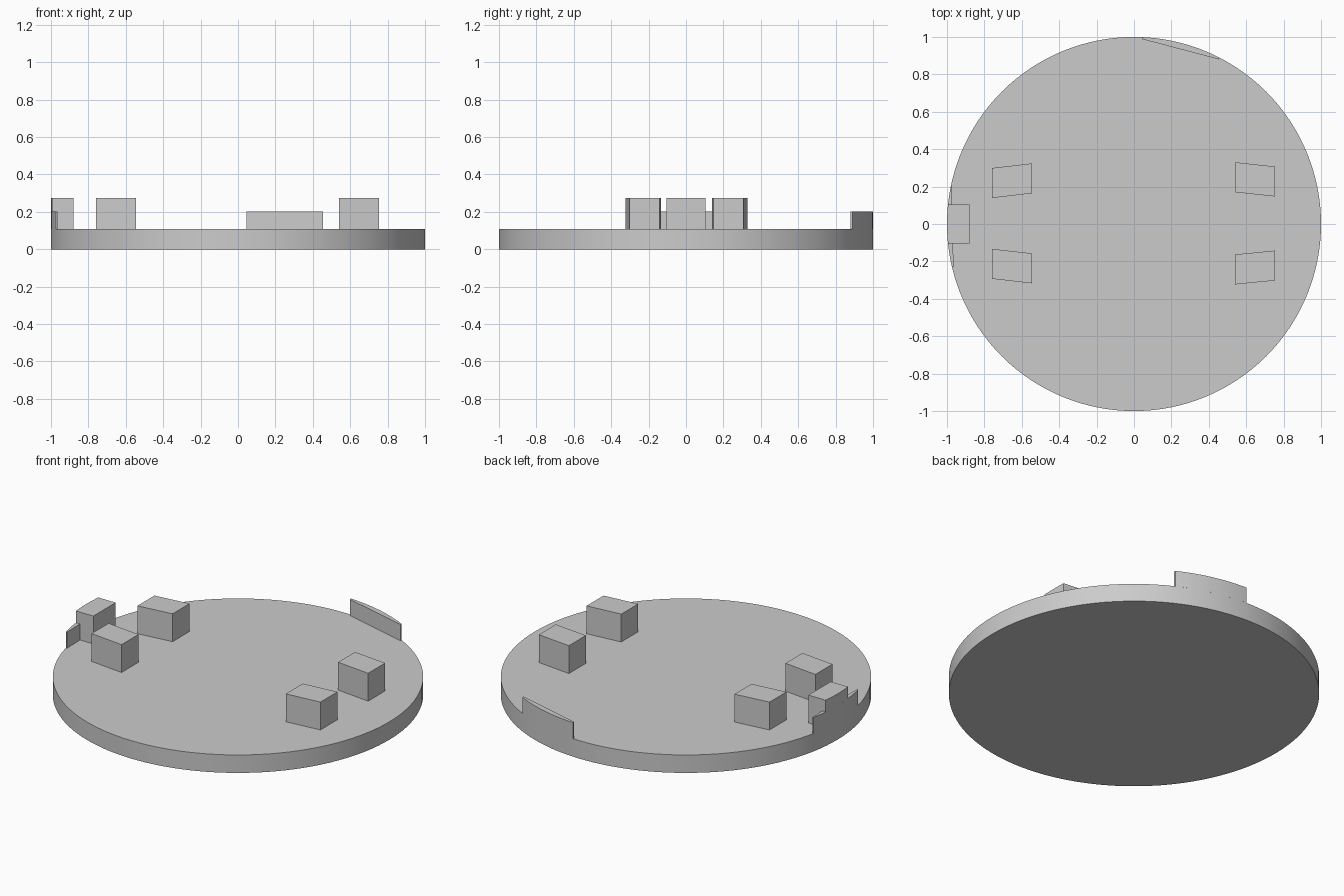
import bpy, bmesh, math

if "Cube" in bpy.data.objects:
    bpy.data.objects.remove(bpy.data.objects["Cube"], do_unlink=True)

TOP, LIP, PAD = 0.107, 0.203, 0.273

grey = bpy.data.materials.new("plain_grey")
grey.use_nodes = True
colour = (0.6, 0.6, 0.6, 1)
grey.diffuse_color = colour
grey.node_tree.nodes["Principled BSDF"].inputs["Base Color"].default_value = colour


def arc(start, end, steps):
    """Points on the rim of the disc between two angles."""
    return [(math.cos(a), math.sin(a))
            for a in (start + (end - start) * i / steps for i in range(steps + 1))]


def prism(name, outline, z0, z1):
    """Upright solid from an outline, with smooth curved walls."""
    bm = bmesh.new()
    base = bm.faces.new([bm.verts.new((x, y, z0)) for x, y in outline])
    out = bmesh.ops.extrude_face_region(bm, geom=[base])
    moved = [v for v in out["geom"] if isinstance(v, bmesh.types.BMVert)]
    bmesh.ops.translate(bm, verts=moved, vec=(0, 0, z1 - z0))
    bmesh.ops.recalc_face_normals(bm, faces=bm.faces)
    mesh = bpy.data.meshes.new(name)
    bm.to_mesh(mesh)
    bm.free()
    mesh.materials.append(grey)
    obj = bpy.data.objects.new(name, mesh)
    bpy.context.collection.objects.link(obj)
    bpy.ops.object.select_all(action="DESELECT")
    obj.select_set(True)
    bpy.context.view_layer.objects.active = obj
    bpy.ops.object.shade_smooth_by_angle(angle=math.radians(30))


# Round base
prism("base_disc", arc(0, math.tau, 128)[:-1], 0, TOP)

# Thin rim lips: curved outside, straight inside
prism("back_lip", arc(math.acos(0.455), math.acos(0.045), 12)
      + [(0.045, 0.988), (0.455, 0.88)], TOP, LIP)
prism("side_lip", arc(math.pi - math.asin(0.2), math.pi + math.asin(0.23), 12)
      + [(-0.965, -0.23), (-0.974, 0.2)], TOP, LIP)

# Rim block, flush with the edge of the disc
half = math.asin(0.105)
prism("rim_block", arc(math.pi - half, math.pi + half, 6)
      + [(-0.88, -0.105), (-0.88, 0.105)], TOP, PAD)

# Four slanted blocks: inner and outer x, then the middle y at each
pads = {
    "left_back_block": (0.541, 0.755, 0.25, 0.227),
    "left_front_block": (0.541, 0.755, -0.243, -0.222),
    "right_back_block": (-0.546, -0.76, 0.244, 0.219),
    "right_front_block": (-0.546, -0.76, -0.237, -0.213),
}
for name, (xa, xb, ya, yb) in pads.items():
    w = 0.08
    prism(name, [(xa, ya - w), (xb, yb - w), (xb, yb + w), (xa, ya + w)], TOP, PAD)
